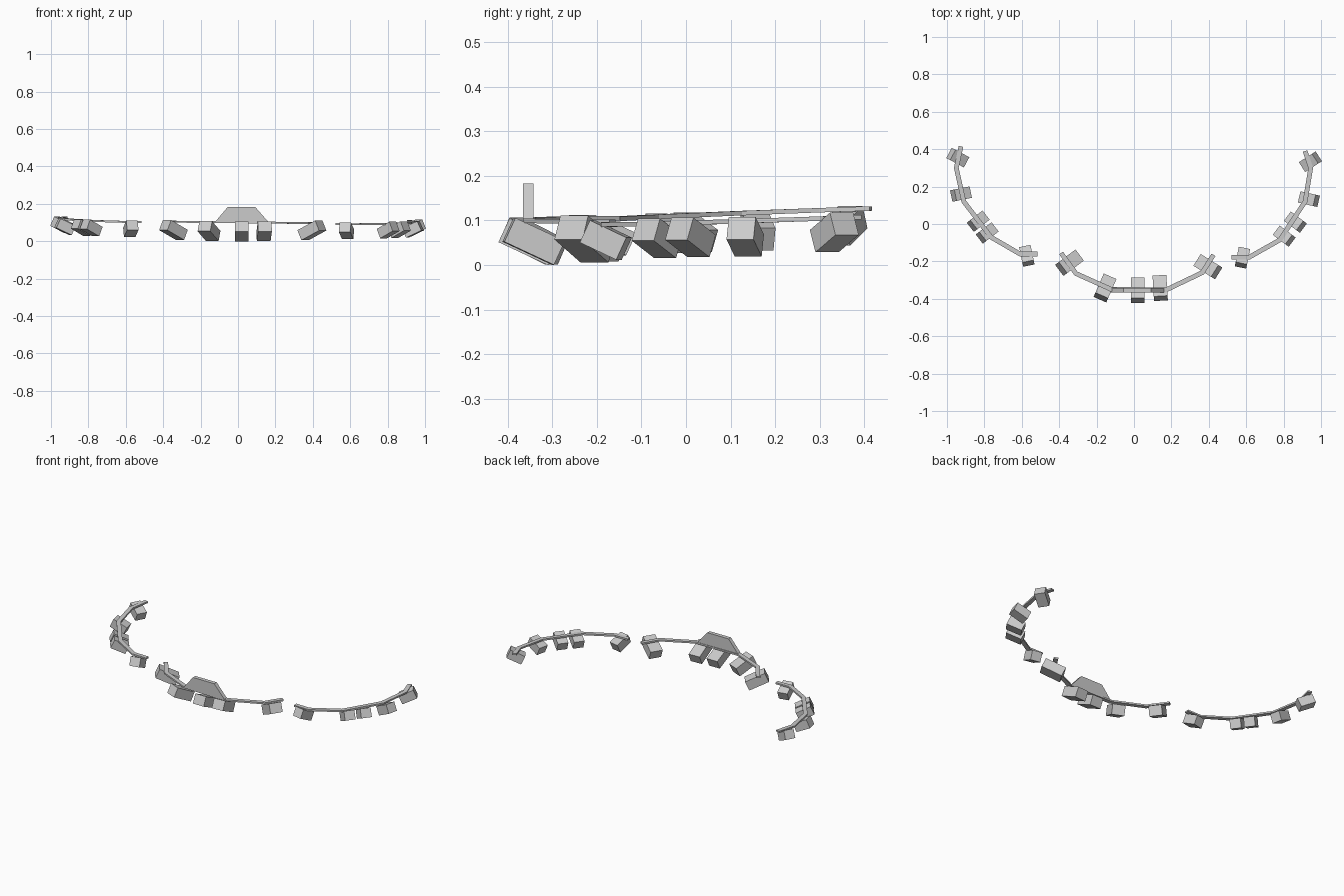
import bpy, bmesh, math
from mathutils import Matrix, Vector

if "Cube" in bpy.data.objects:
    bpy.data.objects.remove(bpy.data.objects["Cube"])


def finish(bm, name):
    bmesh.ops.recalc_face_normals(bm, faces=bm.faces)
    me = bpy.data.meshes.new(name)
    bm.to_mesh(me)
    bm.free()
    ob = bpy.data.objects.new(name, me)
    bpy.context.collection.objects.link(ob)
    return ob


def rail(name, path, height, w=0.025, t=0.010):
    """Flat strip with rectangular section and mitred corners along a plan path."""
    pts = [Vector(p) for p in path]
    bm = bmesh.new()
    rings = []
    for i, p in enumerate(pts):
        a = (p - pts[max(i - 1, 0)]).normalized()
        b = (pts[min(i + 1, len(pts) - 1)] - p).normalized()
        d = (a + b).normalized()
        n = Vector((-d.y, d.x)) * (w / 2)
        if 0 < i < len(pts) - 1:
            n /= d.dot(a)
        z = height(p.x, p.y)
        rings.append([bm.verts.new((p.x + s * n.x, p.y + s * n.y, z + k * t / 2))
                      for s, k in ((-1, -1), (1, -1), (1, 1), (-1, 1))])
    for r, q in zip(rings, rings[1:]):
        for k in range(4):
            bm.faces.new((r[k], r[(k + 1) % 4], q[(k + 1) % 4], q[k]))
    bm.faces.new(rings[0])
    bm.faces.new(rings[-1])
    return finish(bm, name)


def lamp(name, x, y, z, aim, size, pitch=25):
    """Box lamp whose long side points inward along aim and dips downward."""
    yaw = math.atan2(aim[1], aim[0])
    m = (Matrix.Translation((x, y, z)) @ Matrix.Rotation(yaw, 4, 'Z')
         @ Matrix.Rotation(math.radians(pitch), 4, 'Y')
         @ Matrix.Diagonal((*size, 1)))
    bm = bmesh.new()
    bmesh.ops.create_cube(bm, size=1, matrix=m)
    return finish(bm, name)


def side_height(x, y):
    return 0.103 - 0.010 * x + 0.035 * y


# Curved rails
rail("front_rail", [(-.39, -.155), (-.31, -.265), (-.125, -.348), (.17, -.353),
                    (.365, -.26), (.425, -.165)], lambda x, y: 0.101 - 0.01 * x)
rail("left_rail", [(-.925, .415), (-.95, .30), (-.91, .12), (-.765, -.07),
                   (-.61, -.16), (-.515, -.16)], side_height)
rail("right_rail", [(.915, .39), (.945, .30), (.915, .12), (.78, -.085),
                    (.615, -.178), (.52, -.178)], side_height)

# Upright trapezoid plate on the front rail
bm = bmesh.new()
face = bm.faces.new([bm.verts.new((x, -.366, z)) for x, z in
                     ((-.125, .1), (.165, .1), (.092, .183), (-.055, .183))])
ext = bmesh.ops.extrude_face_region(bm, geom=[face])
bmesh.ops.translate(bm, vec=(0, .024, 0),
                    verts=[v for v in ext["geom"] if isinstance(v, bmesh.types.BMVert)])
finish(bm, "centre_plate")

# Lamps under each rail: x, y, z, inward direction
BIG, SMALL = (.123, .074, .059), (.092, .062, .055)
front = [(-.345, -.207, .060, (.80, .60)), (-.155, -.342, .054, (.40, .92)),
         (.02, -.353, .052, (0, 1)), (.14, -.342, .053, (-.06, 1)),
         (.395, -.228, .058, (-.85, .53))]
left = [(-.942, .355, .088, (.88, -.47)), (-.925, .16, .077, (.98, .2)),
        (-.833, .015, .073, (.79, .61)), (-.785, -.048, .071, (.79, .61)),
        (-.573, -.17, .066, (-.2, .97))]
right = [(.943, .333, .073, (-.84, -.54)), (.935, .133, .063, (-.97, .22)),
         (.863, .01, .062, (-.8, .6)), (.803, -.065, .060, (-.8, .6)),
         (.58, -.18, .056, (.2, .97))]
for side, lamps, size in (("front", front, BIG), ("left", left, SMALL), ("right", right, SMALL)):
    for i, (x, y, z, aim) in enumerate(lamps):
        lamp(f"{side}_lamp_{i + 1}", x, y, z, aim, size)
